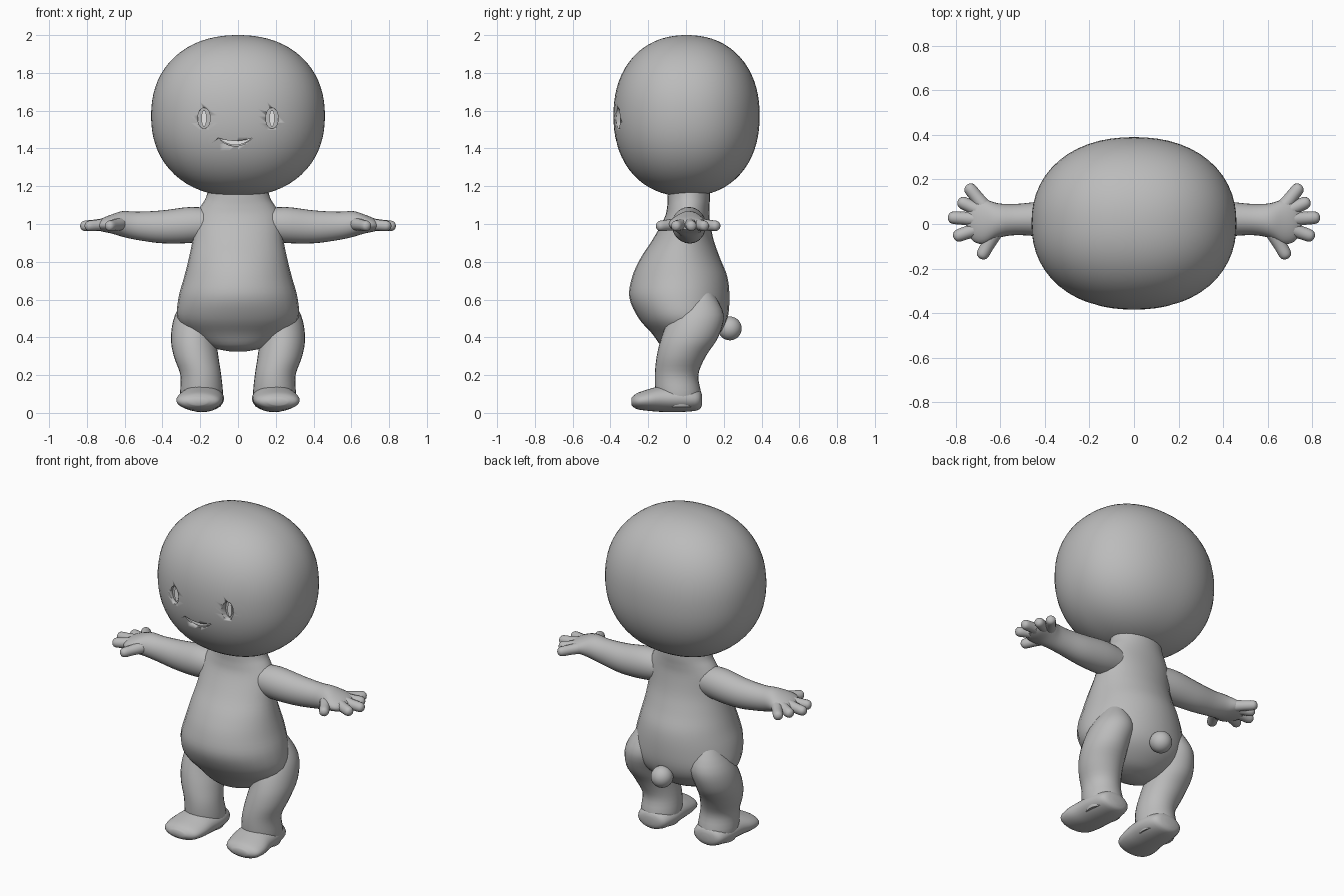
import bpy, bmesh, math
from mathutils import Matrix, Vector

if "Cube" in bpy.data.objects:
    bpy.data.objects.remove(bpy.data.objects["Cube"], do_unlink=True)


def material(name, value):
    m = bpy.data.materials.new(name)
    m.use_nodes = True
    m.diffuse_color = (value, value, value, 1)
    m.node_tree.nodes["Principled BSDF"].inputs["Base Color"].default_value = m.diffuse_color
    return m


GREY = material("plain grey", 0.5)
PALE = material("pale white", 0.85)
UPRIGHT = Matrix.Identity(4)
ALONG_X = Matrix(((0, 0, 1, 0), (1, 0, 0, 0), (0, 1, 0, 0), (0, 0, 0, 1)))
ALONG_FRONT = Matrix(((1, 0, 0, 0), (0, 0, -1, 0), (0, 1, 0, 0), (0, 0, 0, 1)))


def finish(name, bm, mat, mirrored=False):
    bmesh.ops.recalc_face_normals(bm, faces=bm.faces)
    mesh = bpy.data.meshes.new(name)
    bm.to_mesh(mesh)
    bm.free()
    mesh.materials.append(mat)
    obj = bpy.data.objects.new(name, mesh)
    bpy.context.collection.objects.link(obj)
    bpy.ops.object.select_all(action="DESELECT")
    obj.select_set(True)
    bpy.context.view_layer.objects.active = obj
    bpy.ops.object.shade_smooth_by_angle(angle=math.radians(50))
    if mirrored:
        obj.modifiers.new("Mirror", "MIRROR").use_mirror_merge = False
    return obj


def spline(rings, steps=4):
    """Smoothly interpolate ring parameters."""
    pts = [Vector(r) for r in rings]
    pts = [pts[0]] + pts + [pts[-1]]
    out = []
    for a, b, c, d in zip(pts, pts[1:], pts[2:], pts[3:]):
        for k in range(steps):
            t = k / steps
            out.append(b + (c - a) * (t / 2) + (2 * a - 5 * b + 4 * c - d) * (t * t / 2)
                       + (3 * b - a - 3 * c + d) * (t ** 3 / 2))
    return out + [pts[-1]]


def loft(bm, rings, matrix=UPRIGHT, sides=28):
    """Skin elliptical rings given as (distance, centre u, centre v, radius u, radius v)."""
    loops = []
    for t, u, v, ru, rv in spline(rings):
        angles = [math.tau * k / sides for k in range(sides)]
        loops.append([bm.verts.new(matrix @ Vector((u + ru * math.cos(a), v + rv * math.sin(a), t)))
                      for a in angles])
    for low, high in zip(loops, loops[1:]):
        for k in range(sides):
            n = (k + 1) % sides
            bm.faces.new((low[k], low[n], high[n], high[k]))
    bm.faces.new(loops[0][::-1])
    bm.faces.new(loops[-1])


def lofted(name, rings, matrix=UPRIGHT, mirrored=False):
    bm = bmesh.new()
    loft(bm, rings, matrix)
    return finish(name, bm, GREY, mirrored)


def prism(bm, outline, front, back):
    """Extrude an x, z outline between two depths."""
    near = [bm.verts.new((x, front, z)) for x, z in outline]
    far = [bm.verts.new((x, back, z)) for x, z in outline]
    bm.faces.new(near)
    bm.faces.new(far[::-1])
    for k in range(len(near)):
        n = (k + 1) % len(near)
        bm.faces.new((near[k], far[k], far[n], near[n]))


# Head: slightly squared ellipsoid
bm = bmesh.new()
bmesh.ops.create_uvsphere(bm, u_segments=56, v_segments=36, radius=1)
for v in bm.verts:
    p = 2.2
    v.co /= sum(abs(c) ** p for c in v.co) ** (1 / p)
    v.co = Vector((v.co.x * 0.46, v.co.y * 0.387 + 0.003, v.co.z * 0.427 + 1.573))
head = finish("head", bm, GREY)


# Eye and mouth openings
def eye_outline(x, width, height):
    return [(x + width * math.cos(math.tau * k / 20), 1.56 + height * math.sin(math.tau * k / 20))
            for k in range(20)]


def mouth_outline(depth):
    line = [k / 10 - 1 for k in range(21)]
    upper = [(-0.015 + 0.09 * s, 1.44 + 0.015 * s * s) for s in line]
    lower = [(-0.015 + 0.09 * s, 1.44 + 0.015 * s * s - depth * (1 - s * s)) for s in line[-2:0:-1]]
    return upper + lower


bm = bmesh.new()
for side in (-1, 1):
    prism(bm, eye_outline(side * 0.18, 0.033, 0.055), -0.5, -0.33)
prism(bm, mouth_outline(0.028), -0.5, -0.35)
cutter = finish("face_cutter", bm, GREY)
cutter.hide_render = True
cut = head.modifiers.new("Openings", "BOOLEAN")
cut.operation, cut.object, cut.solver = "DIFFERENCE", cutter, "EXACT"
bpy.context.view_layer.objects.active = head
bpy.ops.object.modifier_apply(modifier=cut.name)
bpy.data.objects.remove(cutter, do_unlink=True)

# Pale slivers inside the openings
bm = bmesh.new()
for side in (-1, 1):
    prism(bm, eye_outline(side * 0.18, 0.014, 0.045), -0.339, -0.331)
finish("eyes", bm, PALE)
bm = bmesh.new()
prism(bm, mouth_outline(0.022), -0.358, -0.351)
finish("mouth", bm, PALE)

# Pear-shaped torso with neck
lofted("torso", [
    (0.325, 0, -0.02, 0.04, 0.03), (0.35, 0, -0.015, 0.15, 0.11), (0.42, 0, 0, 0.26, 0.18),
    (0.5, 0, -0.015, 0.32, 0.235), (0.61, 0, -0.035, 0.315, 0.265), (0.72, 0, -0.033, 0.285, 0.252),
    (0.82, 0, -0.03, 0.26, 0.21), (0.92, 0, -0.015, 0.24, 0.16), (1.03, 0, 0.005, 0.23, 0.12),
    (1.09, 0, 0.012, 0.2, 0.112), (1.14, 0, 0.015, 0.17, 0.112), (1.22, 0, 0.015, 0.15, 0.11)])

# Legs and feet
lofted("legs", [
    (0.64, 0.2, 0.08, 0.06, 0.06), (0.52, 0.215, 0.06, 0.118, 0.14), (0.4, 0.235, 0.02, 0.12, 0.15),
    (0.3, 0.222, -0.025, 0.118, 0.13), (0.2, 0.197, -0.05, 0.108, 0.115),
    (0.1, 0.193, -0.04, 0.113, 0.12), (0.03, 0.193, -0.035, 0.1, 0.1)], mirrored=True)
lofted("feet", [
    (-0.085, 0.19, 0.07, 0.03, 0.025), (-0.065, 0.19, 0.07, 0.09, 0.055), (0.02, 0.19, 0.075, 0.115, 0.07),
    (0.12, 0.195, 0.075, 0.118, 0.07), (0.2, 0.205, 0.068, 0.122, 0.057),
    (0.26, 0.21, 0.062, 0.105, 0.042), (0.288, 0.213, 0.06, 0.05, 0.02)], ALONG_FRONT, True)

# Arms running into flat palms
lofted("arms", [
    (0.12, 0.01, 1.0, 0.08, 0.08), (0.25, 0.015, 0.995, 0.09, 0.095), (0.4, 0.022, 0.985, 0.08, 0.087),
    (0.53, 0.02, 0.99, 0.07, 0.075), (0.61, 0.015, 1.0, 0.078, 0.068), (0.67, 0.01, 1.0, 0.1, 0.05),
    (0.72, 0.012, 0.995, 0.09, 0.035), (0.75, 0.015, 0.99, 0.05, 0.02)], ALONG_X, True)

# Spread fingers and thumbs
bm = bmesh.new()
for root, tip in [((0.65, 0.05), (0.75, 0.175)), ((0.67, 0.05), (0.79, 0.105)), ((0.68, 0.02), (0.835, 0.03)),
                  ((0.67, -0.01), (0.81, -0.06)), ((0.62, -0.03), (0.69, -0.155))]:
    start, end = Vector((*root, 1.0)), Vector((*tip, 0.988))
    way = end - start
    length = way.length
    matrix = Matrix.Translation(start) @ way.to_track_quat("Z", "Y").to_matrix().to_4x4()
    loft(bm, [(t, 0, 0, r, r) for t, r in (
        (0, 0.036), (length * 0.5, 0.03), (length - 0.025, 0.028), (length - 0.007, 0.02), (length, 0.006))],
        matrix, 14)
finish("fingers", bm, GREY, True)

# Round tail
bm = bmesh.new()
bmesh.ops.create_uvsphere(bm, u_segments=24, v_segments=16, radius=0.063,
                          matrix=Matrix.Translation((0, 0.232, 0.447)))
finish("tail", bm, GREY)
